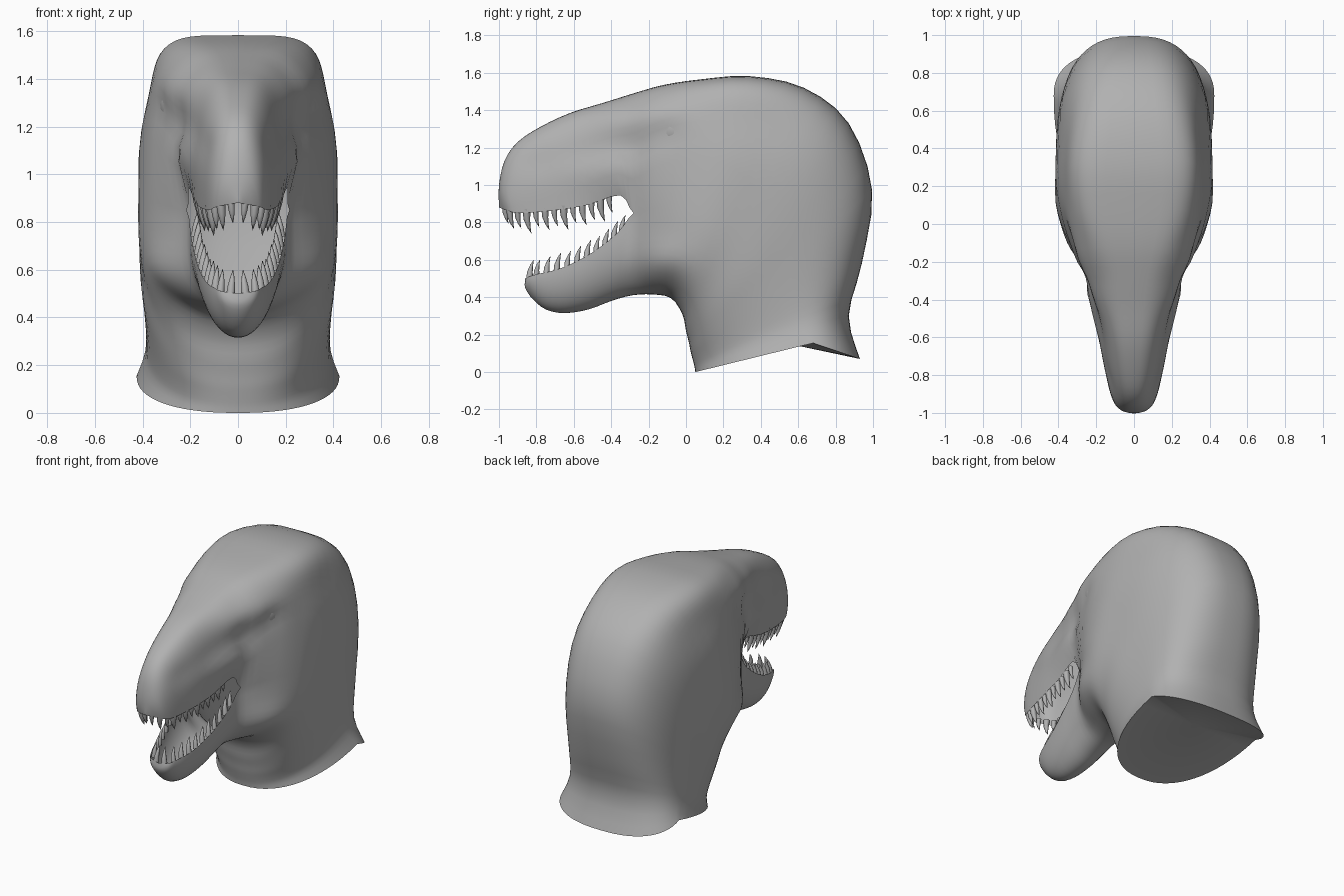
import bpy, bmesh, math
from mathutils import Vector

cube = bpy.data.objects.get("Cube")
if cube:
    bpy.data.objects.remove(cube, do_unlink=True)


def make_material(name, colour):
    mat = bpy.data.materials.new(name)
    mat.use_nodes = True
    mat.diffuse_color = colour
    mat.node_tree.nodes["Principled BSDF"].inputs["Base Color"].default_value = colour
    return mat


grey = make_material("plain grey", (0.44, 0.44, 0.44, 1))

# Ridge line over snout, crown and nape: y, z, squareness of the section
RIDGE = [(-1, .89, 2), (-1, 1, 2.2), (-.97, 1.13, 2.3), (-.9, 1.23, 2.4), (-.78, 1.31, 2.6),
         (-.62, 1.385, 2.9), (-.44, 1.44, 3.2), (-.28, 1.49, 3.7), (-.12, 1.535, 4.3),
         (.08, 1.565, 4.8), (.34, 1.582, 4.6), (.63, 1.52, 3.7), (.87, 1.33, 3),
         (.995, .97, 2.6), (.94, .58, 2.5), (.87, .3, 2.5), (.93, .07, 2.4)]
# Upper lip, mouth corner, then the flank down the neck: y, z, half width
FLANK = [(-1, .88, 0), (-.96, .865, .085), (-.9, .85, .12), (-.8, .855, .145), (-.66, .87, .17),
         (-.52, .895, .185), (-.35, .945, .2), (-.28, .85, .215), (-.18, .87, .29),
         (-.04, .88, .37), (.12, .85, .415), (.28, .76, .415), (.38, .62, .41),
         (.45, .48, .395), (.53, .34, .385), (.6, .25, .39), (.68, .155, .425)]
# Lower lip up to the mouth corner: y, z, half width
LOWER_LIP = [(-.86, .5, 0), (-.84, .51, .07), (-.79, .525, .1), (-.72, .54, .125),
             (-.62, .575, .15), (-.5, .64, .175), (-.37, .74, .195)]
# Chin, throat and front of the neck: y, z, squareness
THROAT = [(-.86, .49, 2), (-.86, .45, 2), (-.82, .39, 2), (-.75, .335, 2), (-.65, .315, 2),
          (-.52, .335, 2), (-.4, .38, 2.1), (-.29, .41, 2.2), (-.18, .415, 2.3), (-.08, .395, 2.3),
          (-.02, .31, 2.3), (0, .22, 2.3), (.015, .16, 2.3), (.025, .11, 2.3),
          (.035, .07, 2.3), (.045, .03, 2.3), (.05, 0, 2.3)]
CORNER = len(LOWER_LIP)
STEPS = 3
ARC = 16


def smooth_path(points):
    """Catmull-Rom samples through the control points."""
    pts = [Vector(p) for p in points]
    out = []
    for i in range(len(pts) - 1):
        a, b, c, d = pts[max(i - 1, 0)], pts[i], pts[i + 1], pts[min(i + 2, len(pts) - 1)]
        for k in range(STEPS):
            t = k / STEPS
            out.append(b + (c - a) * t / 2 + (a - b * 2.5 + c * 2 - d / 2) * t * t
                       + (b * 1.5 - a / 2 - c * 1.5 + d / 2) * t ** 3)
    return out + [pts[-1]]


ridge, flank, throat = map(smooth_path, (RIDGE, FLANK, THROAT))
lower = smooth_path(LOWER_LIP + FLANK[CORNER:])
lower[CORNER * STEPS:] = flank[CORNER * STEPS:]

# Muscle and bone relief: y, z, y radius, z radius, sideways push
RELIEF = [(-.26, 1.36, .22, .14, .065), (-.1, 1.28, .09, .07, -.02),   # brow, eye socket
          (-.34, 1.08, .24, .1, .05), (-.55, 1.15, .15, .08, -.012),   # cheek bone, snout pit
          (-.8, 1.12, .1, .07, -.012), (.36, 1.36, .32, .17, -.03),    # nostril, temple
          (-.14, .58, .15, .13, .055)]                                 # jaw muscle


def relief(y, z):
    return sum(push * math.exp(-((y - cy) / ry) ** 2 - ((z - cz) / rz) ** 2)
               for cy, cz, ry, rz, push in RELIEF)


def loft(bm, keel, side):
    """Skin superelliptic quarter arcs from the centre line out to the side line."""
    rows = []
    for k, s in zip(keel, side):
        row = []
        for j in range(ARC + 1):
            a = math.pi / 2 * j / ARC
            t = 1 - max(math.cos(a), 0) ** (2 / k.z)
            x = max(s.z, 0) * math.sin(a) ** (2 / k.z)
            y, z = k.x + (s.x - k.x) * t, k.y + (s.y - k.y) * t
            if j:
                x += relief(y, z) * min(1, x / .18)
            row.append(bm.verts.new((x, y, z)))
        rows.append(row)
    for r, q in zip(rows, rows[1:]):
        for j in range(ARC):
            bm.faces.new((r[j], r[j + 1], q[j + 1], q[j]))
    return rows[-1]


def finish(name, bm, angle):
    mesh = bpy.data.meshes.new(name)
    bm.to_mesh(mesh)
    bm.free()
    mesh.materials.append(grey)
    obj = bpy.data.objects.new(name, mesh)
    bpy.context.collection.objects.link(obj)
    mirror = obj.modifiers.new("Mirror", 'MIRROR')
    mirror.use_clip = True
    bpy.ops.object.select_all(action='DESELECT')
    obj.select_set(True)
    bpy.context.view_layer.objects.active = obj
    bpy.ops.object.shade_smooth_by_angle(angle=math.radians(angle))
    return obj


# Head and neck shell with open jaws, closed by a shallow hollow under the neck
bm = bmesh.new()
rim = loft(bm, ridge, flank) + loft(bm, throat, lower)[-2::-1]
hollow = bm.verts.new((0, .6, .14))
for a, b in zip(rim, rim[1:]):
    bm.faces.new((a, b, hollow))
bmesh.ops.remove_doubles(bm, verts=bm.verts, dist=.0005)
bmesh.ops.recalc_face_normals(bm, faces=bm.faces)
finish("head_and_neck", bm, 50)


def tooth_row(name, lip, count, up, sizes):
    """Curved, backward-leaning cones spaced evenly along a lip."""
    pts = [Vector((max(p.z - .018, 0), p.x + .012, p.y)) for p in lip]
    lengths = [(b - a).length for a, b in zip(pts, pts[1:])]
    bm = bmesh.new()
    for i in range(count):
        dist = sum(lengths) * (i + .5) / count
        seg = 0
        while dist > lengths[seg]:
            dist -= lengths[seg]
            seg += 1
        base = pts[seg].lerp(pts[seg + 1], dist / lengths[seg])
        height = sizes[i % len(sizes)]
        rings = []
        for t, r in ((-.2, 1), (.3, .8), (.7, .42)):
            centre = base + Vector((-.1 * t, .25 * t * t, up * t)) * height
            rings.append([bm.verts.new(centre + Vector((math.cos(a), math.sin(a), 0)) * r * height * .2)
                          for a in (math.tau * k / 8 for k in range(8))])
        tip = bm.verts.new(base + Vector((-.1, .25, up)) * height)
        for k in range(8):
            n = (k + 1) % 8
            for r, q in zip(rings, rings[1:]):
                bm.faces.new((r[k], r[n], q[n], q[k]))
            bm.faces.new((rings[-1][k], rings[-1][n], tip))
    bmesh.ops.recalc_face_normals(bm, faces=bm.faces)
    finish(name, bm, 60)


tooth_row("upper_teeth", flank[1:(CORNER - 1) * STEPS], 13, -1, (.08, .1, .085, .11))
tooth_row("lower_teeth", lower[1:CORNER * STEPS - 1], 11, 1, (.095, .085, .09))

# Eyes set into the sockets
bm = bmesh.new()
bmesh.ops.create_uvsphere(bm, u_segments=16, v_segments=10, radius=.072)
for v in bm.verts:
    v.co = Vector((v.co.x * .35 + .292 + v.co.y * .4, v.co.y - .092, v.co.z * .9 + 1.295))
finish("eyes", bm, 60)
